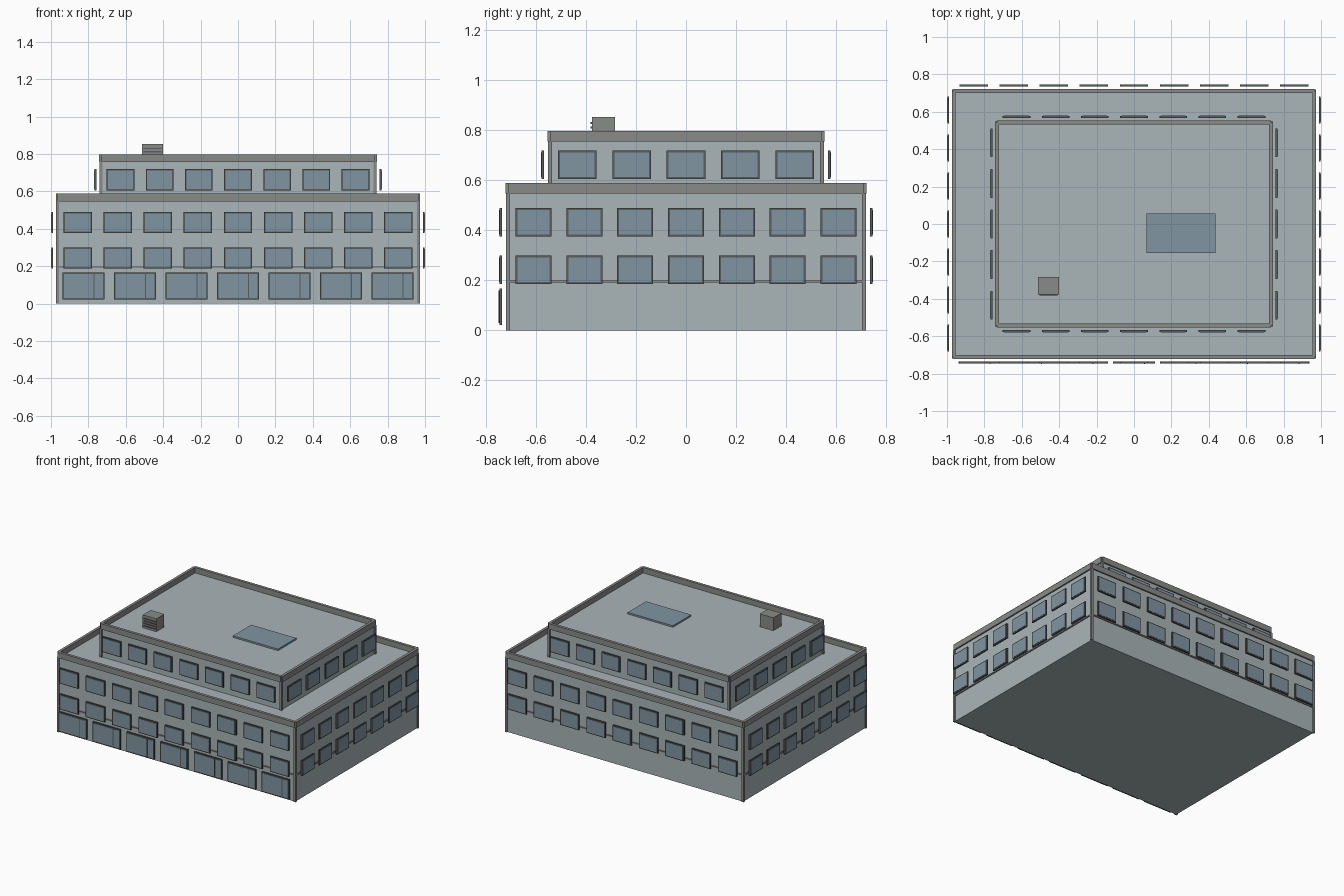
import bpy, bmesh
from math import pi
from mathutils import Matrix, Vector

if "Cube" in bpy.data.objects:
    bpy.data.objects.remove(bpy.data.objects["Cube"])


def material(name, r, g, b):
    m = bpy.data.materials.new(name)
    m.diffuse_color = (r, g, b, 1)
    m.use_nodes = True
    m.node_tree.nodes["Principled BSDF"].inputs["Base Color"].default_value = m.diffuse_color
    return m


WALL = material("wall", 0.40, 0.46, 0.48)
TRIM = material("trim", 0.25, 0.26, 0.25)
FRAME = material("frame", 0.10, 0.11, 0.11)
GLASS = material("glass", 0.22, 0.30, 0.36)


def boxes(name, bounds, mat, matrix=Matrix()):
    """One object from boxes given as (x0, x1, y0, y1, z0, z1)."""
    bm = bmesh.new()
    for x0, x1, y0, y1, z0, z1 in bounds:
        place = Matrix.Translation(Vector((x0 + x1, y0 + y1, z0 + z1)) / 2)
        size = Matrix.Diagonal((x1 - x0, y1 - y0, z1 - z0, 1))
        bmesh.ops.create_cube(bm, size=1, matrix=matrix @ place @ size)
    mesh = bpy.data.meshes.new(name)
    bm.to_mesh(mesh)
    bm.free()
    mesh.materials.append(mat)
    obj = bpy.data.objects.new(name, mesh)
    bpy.context.collection.objects.link(obj)
    return obj


def window_row(name, count, length, dist, zc, height, fill, turn, mullion=False):
    """Row of framed panes standing just off a wall, facing -y before turning."""
    pitch = length / count
    w, h, b = pitch * fill / 2, height / 2, 0.008
    frames, panes = [], []
    for i in range(count):
        c = (i + 0.5) * pitch - length / 2
        y0, y1 = -dist - 0.034, -dist - 0.024
        for s in (-1, 1):
            xa, xb = sorted((c + s * w, c + s * (w - b)))
            za, zb = sorted((zc + s * h, zc + s * (h - b)))
            frames.append((xa, xb, y0, y1, zc - h, zc + h))
            frames.append((c - w + b, c + w - b, y0, y1, za, zb))
        panes.append((c - w + b, c + w - b, -dist - 0.036, y1 - 0.002,
                      zc - h + b, zc + h - b))
        if mullion:
            m = c + w * 0.5
            frames.append((m - 0.003, m + 0.003, -dist - 0.038, y1, zc - h + b, zc + h - b))
    rot = Matrix.Rotation(turn, 4, 'Z')
    boxes(name + "_frames", frames, FRAME, rot)
    boxes(name + "_panes", panes, GLASS, rot)


def tier(name, hx, hy, z0, roof, rows, nx, ny):
    """Storey block with corner posts, parapet and windows on four sides."""
    boxes(name + "_walls", [(-hx, hx, -hy, hy, z0, roof)], WALL)
    p = 0.008
    boxes(name + "_corner_posts",
          [(sx * hx - p, sx * hx + p, sy * hy - p, sy * hy + p, z0, roof)
           for sx in (-1, 1) for sy in (-1, 1)], TRIM)
    t, top = 0.01, roof + 0.04
    bars = []
    for s in (-1, 1):
        bars.append((-hx, hx, s * hy - t, s * hy + t, roof - 0.002, top))
        bars.append((s * hx - t, s * hx + t, -hy, hy, roof - 0.002, top))
    boxes(name + "_parapet", bars, TRIM)
    for r, zc in enumerate(rows):
        for k, side in enumerate(("front", "right", "back", "left")):
            n, length, dist = ((nx, 2 * hx, hy), (ny, 2 * hy, hx))[k % 2]
            window_row(f"{name}_{side}_windows_{r + 1}", n, length, dist, zc,
                       0.113, 0.71, k * pi / 2)


# main block and set-back top storey
tier("lower", 0.964, 0.711, 0.0, 0.549, (0.243, 0.433), 9, 7)
tier("upper", 0.733, 0.543, 0.549, 0.758, (0.662,), 7, 5)

# shopfronts along the street side
window_row("shopfront", 7, 1.928, 0.711, 0.094, 0.146, 0.82, 0, mullion=True)

# thin belt course above the ground floor
boxes("belt_course", [(-0.971, 0.971, -0.718, 0.718, 0.191, 0.2)], TRIM)

# roof fittings
boxes("skylight", [(0.067, 0.435, -0.156, 0.057, 0.755, 0.77)], GLASS)
boxes("roof_unit", [(-0.513, -0.402, -0.376, -0.284, 0.756, 0.853)], TRIM)
boxes("roof_unit_slats",
      [(-0.506, -0.409, -0.382, -0.374, z, z + 0.007)
       for z in (0.772, 0.79, 0.808, 0.826)], FRAME)
